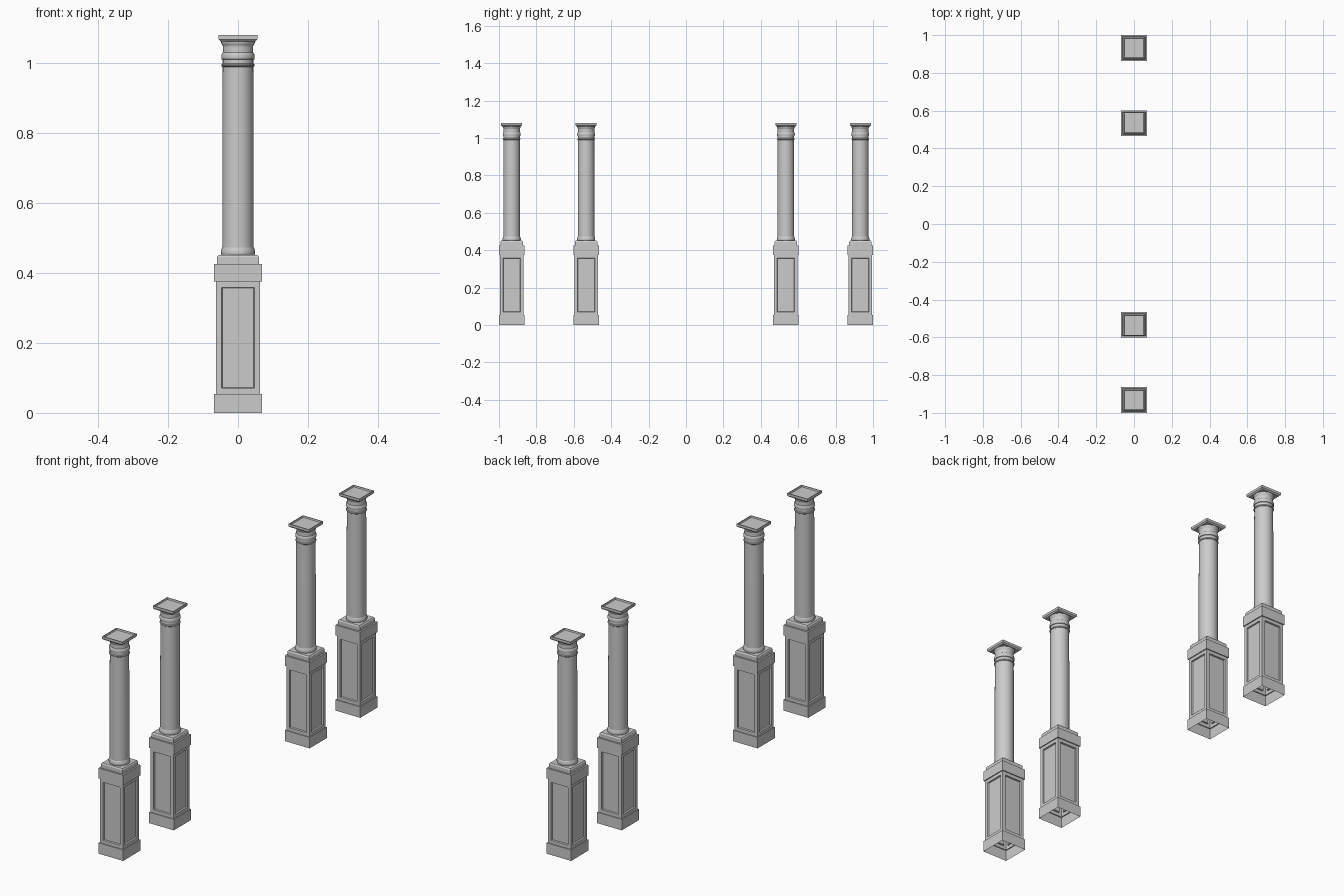
import bpy, bmesh, math

if "Cube" in bpy.data.objects:
    bpy.data.objects.remove(bpy.data.objects["Cube"])

SEGS = 32


def loft(name, profile, sides, y, smooth=False, edit=None):
    """Stack rings of (half width or radius, z); 4 sides gives a square section."""
    bm = bmesh.new()
    turn = math.pi / 4 if sides == 4 else 0
    scale = math.sqrt(2) if sides == 4 else 1
    rings = []
    for r, z in profile:
        rings.append([bm.verts.new((r * scale * math.cos(turn + 2 * math.pi * i / sides),
                                    r * scale * math.sin(turn + 2 * math.pi * i / sides), z))
                      for i in range(sides)])
    for a, b in zip(rings, rings[1:]):
        for i in range(sides):
            j = (i + 1) % sides
            bm.faces.new((a[i], a[j], b[j], b[i]))
    if edit:
        edit(bm, rings)
    mesh = bpy.data.meshes.new(name)
    bm.to_mesh(mesh)
    bm.free()
    ob = bpy.data.objects.new(name, mesh)
    bpy.context.collection.objects.link(ob)
    ob.location.y = y
    if smooth:
        bpy.ops.object.select_all(action='DESELECT')
        ob.select_set(True)
        bpy.context.view_layer.objects.active = ob
        bpy.ops.object.shade_smooth_by_angle(angle=math.radians(35))
    return ob


def sink_panels(bm, rings):
    """Recess a framed panel into each tall pedestal face."""
    bm.normal_update()
    tall = [f for f in bm.faces if abs(f.normal.z) < 0.1
            and max(v.co.z for v in f.verts) - min(v.co.z for v in f.verts) > 0.2]
    bmesh.ops.inset_individual(bm, faces=tall, thickness=0.0165, use_even_offset=True)
    bmesh.ops.inset_individual(bm, faces=tall, thickness=0.002, depth=-0.007,
                               use_even_offset=True)


def close_top(bm, rings):
    bm.faces.new(rings[-1])


# Square sections: pedestal open underneath, abacus with a shallow tray on top
pedestal = [(0.068, 0), (0.068, 0.054), (0.063, 0.054), (0.063, 0.375),
            (0.068, 0.375), (0.068, 0.426), (0.060, 0.426), (0.060, 0.445),
            (0.056, 0.451), (0.03, 0.451)]
abacus = [(0.03, 1.062), (0.050, 1.062), (0.056, 1.068), (0.056, 1.080),
          (0.052, 1.080), (0.050, 1.073)]

# Turned sections
base = [(0.047, 0.451), (0.0485, 0.455), (0.0485, 0.462), (0.047, 0.466),
        (0.0465, 0.470), (0.0445, 0.473)]
shaft = [(0.0445, 0.470), (0.0445, 0.80), (0.0435, 1.055)]
neck_ring = [(0.0435, 0.989), (0.0465, 0.991), (0.0475, 0.994), (0.0465, 0.997),
             (0.0435, 0.999)]
collar = [(0.0435, 1.010), (0.0465, 1.011), (0.0475, 1.015), (0.0475, 1.023),
          (0.0455, 1.029), (0.0430, 1.031)]
echinus = [(0.0430, 1.044), (0.0440, 1.051), (0.0465, 1.054), (0.0480, 1.058),
           (0.0485, 1.063)]

# Two pairs of columns mirrored across y = 0
for k, y in enumerate((-0.932, -0.534, 0.534, 0.932), 1):
    loft(f"pedestal_{k}", pedestal, 4, y, edit=sink_panels)
    loft(f"column_base_{k}", base, SEGS, y, True)
    loft(f"shaft_{k}", shaft, SEGS, y, True)
    loft(f"neck_ring_{k}", neck_ring, SEGS, y, True)
    loft(f"collar_{k}", collar, SEGS, y, True)
    loft(f"echinus_{k}", echinus, SEGS, y, True)
    loft(f"abacus_{k}", abacus, 4, y, edit=close_top)
